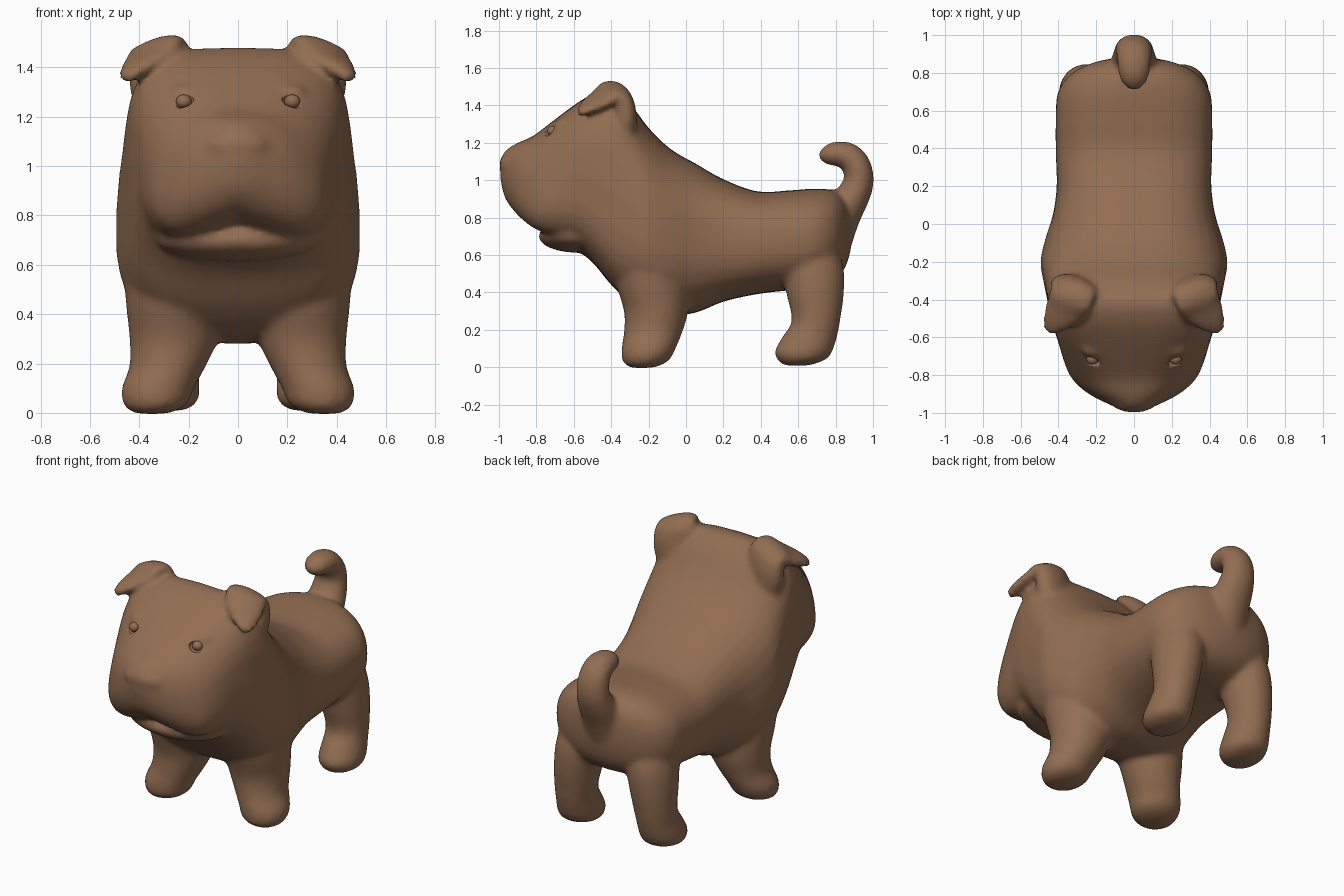
import bpy, bmesh, math
from mathutils import Vector

if "Cube" in bpy.data.objects:
    bpy.data.objects.remove(bpy.data.objects["Cube"])

fur = bpy.data.materials.new("brown fur")
fur.diffuse_color = (0.29, 0.155, 0.085, 1)
fur.use_nodes = True
fur.node_tree.nodes["Principled BSDF"].inputs["Base Color"].default_value = fur.diffuse_color
SIDES = 32


def resample(rows, steps=5):
    """Catmull-Rom through rows of numbers."""
    out = []
    for i in range(len(rows) - 1):
        a, b, c, d = (rows[max(0, min(len(rows) - 1, i + k))] for k in (-1, 0, 1, 2))
        for s in range(steps):
            t = s / steps
            out.append([q + 0.5 * t * (r - p + t * (2 * p - 5 * q + 4 * r - w + t * (3 * (q - r) + w - p)))
                        for p, q, r, w in zip(a, b, c, d)])
    return out + [list(rows[-1])]


def loft(bm, rings):
    """Closed skin over a list of point rings."""
    start = len(bm.faces)
    loops = [[bm.verts.new(p) for p in ring] for ring in rings]
    for a, b in zip(loops, loops[1:]):
        for i in range(len(a)):
            j = (i + 1) % len(a)
            bm.faces.new((a[i], a[j], b[j], b[i]))
    bm.faces.new(loops[0])
    bm.faces.new(loops[-1][::-1])


def circle():
    return [(math.cos(k * math.tau / SIDES), math.sin(k * math.tau / SIDES)) for k in range(SIDES)]


def ellipsoid(bm, centre, radii):
    verts = bmesh.ops.create_uvsphere(bm, u_segments=24, v_segments=16, radius=1)["verts"]
    for v in verts:
        v.co = Vector(c + r * x for c, r, x in zip(centre, radii, v.co))


def finish(name, bm):
    bmesh.ops.recalc_face_normals(bm, faces=bm.faces)
    me = bpy.data.meshes.new(name)
    bm.to_mesh(me)
    bm.free()
    me.materials.append(fur)
    me.shade_smooth()
    ob = bpy.data.objects.new(name, me)
    bpy.context.collection.objects.link(ob)
    return ob


def power(v, e):
    return math.copysign(abs(v) ** (2 / e), v)


body = bmesh.new()

# Head and trunk: y, top, bottom, half width, squareness, flare of lower part, lip notch
trunk = [
    (-0.992, 1.11, 1.0, 0.04, 2.0, 0.0, 0.0),
    (-0.965, 1.16, 0.87, 0.11, 2.1, 0.1, 0.03),
    (-0.90, 1.20, 0.765, 0.235, 2.4, 0.15, 0.06),
    (-0.82, 1.235, 0.69, 0.32, 2.6, 0.15, 0.10),
    (-0.72, 1.31, 0.665, 0.37, 2.8, 0.08, 0.08),
    (-0.60, 1.40, 0.64, 0.41, 3.1, 0.0, 0.0),
    (-0.50, 1.46, 0.56, 0.44, 3.4, -0.01, 0.0),
    (-0.40, 1.48, 0.44, 0.46, 3.5, 0.0, 0.0),
    (-0.30, 1.41, 0.35, 0.48, 3.0, 0.03, 0.0),
    (-0.20, 1.28, 0.30, 0.495, 2.7, 0.04, 0.0),
    (-0.08, 1.165, 0.28, 0.47, 2.6, 0.03, 0.0),
    (0.05, 1.09, 0.29, 0.43, 2.5, 0.0, 0.0),
    (0.20, 1.005, 0.35, 0.41, 2.5, 0.0, 0.0),
    (0.38, 0.94, 0.39, 0.415, 2.5, 0.0, 0.0),
    (0.55, 0.945, 0.41, 0.415, 2.5, 0.0, 0.0),
    (0.69, 0.955, 0.42, 0.405, 2.4, 0.0, 0.0),
    (0.79, 0.945, 0.46, 0.34, 2.3, 0.0, 0.0),
    (0.85, 0.90, 0.53, 0.23, 2.2, 0.0, 0.0),
    (0.88, 0.82, 0.62, 0.10, 2.0, 0.0, 0.0),
]
rings = []
for y, top, low, w, e, flare, notch in resample(trunk):
    ring = []
    for c, s in circle():
        x, z = power(c, e), power(s, e)
        lift = notch * max(0, 1 - abs(x) * w / 0.27) * max(0, -z)
        ring.append((w * x * (1 - flare * z), y, (top + low) / 2 + (top - low) / 2 * z + lift))
    rings.append(ring)
loft(body, rings)

# Legs: z, centre x, centre y, radius x, radius y
front_leg = [
    (-0.004, 0.35, -0.24, 0.04, 0.04), (0.006, 0.345, -0.23, 0.09, 0.085),
    (0.04, 0.335, -0.215, 0.132, 0.128), (0.10, 0.325, -0.20, 0.147, 0.145),
    (0.19, 0.285, -0.175, 0.155, 0.157), (0.30, 0.26, -0.16, 0.18, 0.172),
    (0.45, 0.255, -0.18, 0.20, 0.195), (0.60, 0.25, -0.19, 0.21, 0.20),
    (0.80, 0.23, -0.20, 0.17, 0.15),
]
rear_leg = [
    (0.008, 0.285, 0.59, 0.04, 0.05), (0.018, 0.285, 0.60, 0.085, 0.09),
    (0.045, 0.285, 0.62, 0.12, 0.135), (0.09, 0.285, 0.63, 0.13, 0.155),
    (0.17, 0.28, 0.665, 0.122, 0.145), (0.25, 0.275, 0.695, 0.122, 0.13),
    (0.40, 0.26, 0.69, 0.137, 0.155), (0.55, 0.24, 0.675, 0.145, 0.165),
    (0.75, 0.22, 0.64, 0.12, 0.13),
]
for leg in (front_leg, rear_leg):
    for side in (-1, 1):
        loft(body, [[(side * (cx + rx * c), cy + ry * s, z) for c, s in circle()]
                    for z, cx, cy, rx, ry in resample(leg)])

# Curled tail: y, z, radius
tail = resample([
    (0.77, 0.62, 0.10), (0.83, 0.80, 0.10), (0.895, 0.92, 0.09), (0.925, 1.0, 0.08),
    (0.91, 1.08, 0.077), (0.865, 1.13, 0.072), (0.80, 1.14, 0.066), (0.75, 1.135, 0.052),
    (0.708, 1.135, 0.02),
])
rings = []
for i, (y, z, r) in enumerate(tail):
    a, b = tail[max(0, i - 1)], tail[min(len(tail) - 1, i + 1)]
    t = Vector((0, b[0] - a[0], b[1] - a[1])).normalized()
    n = Vector((0, t.z, -t.y))
    rings.append([Vector((1.25 * r * c, y, z)) + n * r * s for c, s in circle()])
loft(body, rings)

# Folded ears: path x, y, z, half width, half thickness
ear = resample([
    (0.33, -0.34, 1.20, 0.08, 0.06), (0.33, -0.335, 1.33, 0.115, 0.07),
    (0.32, -0.35, 1.44, 0.125, 0.06), (0.33, -0.395, 1.475, 0.12, 0.045),
    (0.37, -0.45, 1.435, 0.11, 0.04), (0.42, -0.52, 1.39, 0.075, 0.034),
    (0.455, -0.57, 1.355, 0.03, 0.022),
])
for side in (-1, 1):
    rings = []
    for i, (x, y, z, w, d) in enumerate(ear):
        a, b = ear[max(0, i - 1)], ear[min(len(ear) - 1, i + 1)]
        t = (Vector(b[:3]) - Vector(a[:3])).normalized()
        across = Vector((0.92, 0.2, -0.33))
        across = (across - t * across.dot(t)).normalized()
        n = t.cross(across)
        pts = [Vector((x, y, z)) + across * w * c + n * d * s for c, s in circle()]
        rings.append([(side * p.x, p.y, p.z) for p in pts])
    loft(body, rings)

# Nose, lower jaw and brows
ellipsoid(body, (0, -0.935, 1.085), (0.13, 0.065, 0.06))
ellipsoid(body, (0, -0.58, 0.70), (0.33, 0.21, 0.088))
for side in (-1, 1):
    ellipsoid(body, (side * 0.215, -0.655, 1.30), (0.065, 0.05, 0.03))
dog = finish("body", body)

# Blend the parts into one skin
mod = dog.modifiers.new("blend", "REMESH")
mod.mode, mod.voxel_size, mod.use_smooth_shade = "VOXEL", 0.016, True
mod = dog.modifiers.new("soften", "SMOOTH")
mod.factor, mod.iterations = 0.5, 11

# Eyes in shallow sockets, set on the face surface
bpy.context.view_layer.update()
skin = dog.evaluated_get(bpy.context.evaluated_depsgraph_get())
spots = [skin.ray_cast(Vector((s * 0.22, -2, 1.262)), Vector((0, 1, 0)))[1].copy() for s in (-1, 1)]
sockets = bmesh.new()
for p, label in zip(spots, ("right", "left")):
    ellipsoid(sockets, p + Vector((0, -0.005, 0.003)), (0.042, 0.03, 0.034))
    bm = bmesh.new()
    ellipsoid(bm, p + Vector((0, 0.016, 0)), (0.032, 0.03, 0.028))
    finish(label + "_eye", bm)
cutter = finish("socket_cutter", sockets)
cutter.hide_render = True
cutter.hide_viewport = True
mod = dog.modifiers.new("sockets", "BOOLEAN")
mod.operation, mod.solver, mod.object = "DIFFERENCE", "EXACT", cutter
